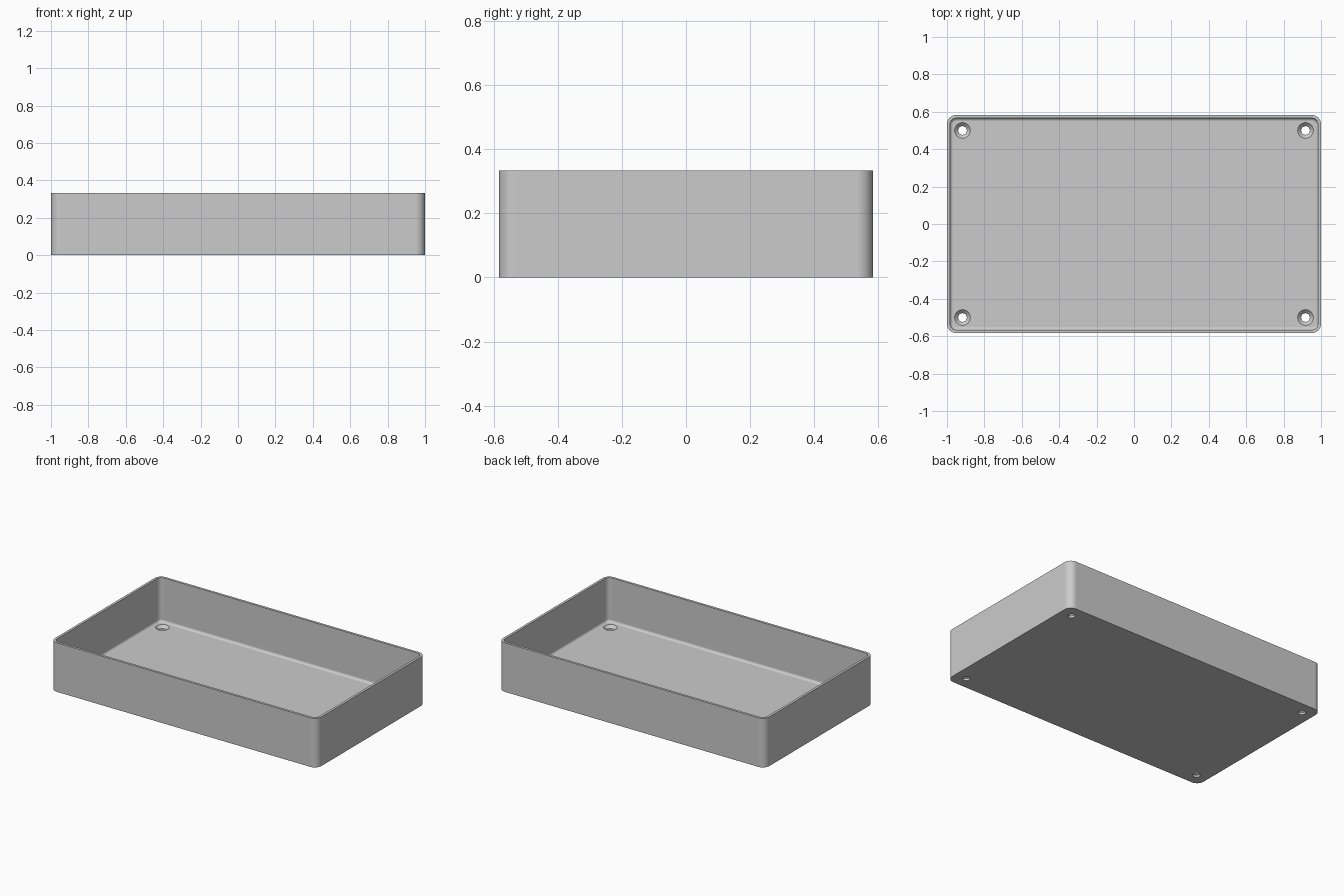
import bpy
import bmesh
import math

if "Cube" in bpy.data.objects:
    bpy.data.objects.remove(bpy.data.objects["Cube"], do_unlink=True)

HALF_X, HALF_Y, HEIGHT = 1.0, 0.583, 0.333
CORNER, WALL, FLOOR, FILLET = 0.05, 0.0167, 0.033, 0.0167
CORNER_STEPS, FILLET_STEPS = 10, 6

# Light grey plastic
grey = bpy.data.materials.new("light_grey")
grey.use_nodes = True
colour = (0.6, 0.6, 0.6, 1)
grey.diffuse_color = colour
grey.node_tree.nodes["Principled BSDF"].inputs["Base Color"].default_value = colour


def make_object(name, bm):
    bmesh.ops.recalc_face_normals(bm, faces=bm.faces)
    mesh = bpy.data.meshes.new(name)
    bm.to_mesh(mesh)
    bm.free()
    mesh.materials.append(grey)
    obj = bpy.data.objects.new(name, mesh)
    bpy.context.collection.objects.link(obj)
    return obj


def skin(bm, rings):
    """Join closed rings of points into a capped solid."""
    loops = [[bm.verts.new(p) for p in ring] for ring in rings]
    for low, high in zip(loops, loops[1:]):
        for i in range(len(low)):
            j = (i + 1) % len(low)
            bm.faces.new((low[i], low[j], high[j], high[i]))
    bm.faces.new(loops[0][::-1])
    bm.faces.new(loops[-1])


def rounded_rectangle(inset, z):
    radius = CORNER - inset
    points = []
    for corner, (sx, sy) in enumerate(((1, 1), (-1, 1), (-1, -1), (1, -1))):
        for step in range(CORNER_STEPS + 1):
            a = math.pi / 2 * (corner + step / CORNER_STEPS)
            points.append((sx * (HALF_X - CORNER) + radius * math.cos(a),
                           sy * (HALF_Y - CORNER) + radius * math.sin(a), z))
    return points


def circle(x, y, radius, z, sides=40):
    return [(x + radius * math.cos(math.tau * i / sides),
             y + radius * math.sin(math.tau * i / sides), z) for i in range(sides)]


# Open tray: outer wall, rim, inner wall, then the rounded foot of the wall
profile = [(0, 0), (0, HEIGHT), (WALL, HEIGHT)]
for step in range(FILLET_STEPS + 1):
    a = math.pi / 2 * step / FILLET_STEPS
    profile.append((WALL + FILLET * (1 - math.cos(a)),
                    FLOOR + FILLET * (1 - math.sin(a))))
bm = bmesh.new()
skin(bm, [rounded_rectangle(inset, z) for inset, z in profile])
tray = make_object("tray", bm)

# Countersunk screw holes near the four corners
bm = bmesh.new()
hole = [(0.023, -0.05), (0.023, 0.014), (0.042, FLOOR), (0.042, FLOOR + 0.05)]
for x in (-0.917, 0.917):
    for y in (-0.5, 0.5):
        skin(bm, [circle(x, y, r, z) for r, z in hole])
cutter = make_object("screw_hole_cutter", bm)
cutter.hide_render = True

cut = tray.modifiers.new("screw_holes", "BOOLEAN")
cut.operation = "DIFFERENCE"
cut.solver = "EXACT"
cut.object = cutter

bpy.ops.object.select_all(action="DESELECT")
bpy.context.view_layer.objects.active = tray
tray.select_set(True)
bpy.ops.object.modifier_apply(modifier=cut.name)
bpy.data.objects.remove(cutter, do_unlink=True)

# Smooth corners with crisp rim and hole edges
bpy.ops.object.shade_smooth_by_angle(angle=math.radians(30))
weighted = tray.modifiers.new("even_shading", "WEIGHTED_NORMAL")
weighted.keep_sharp = True
